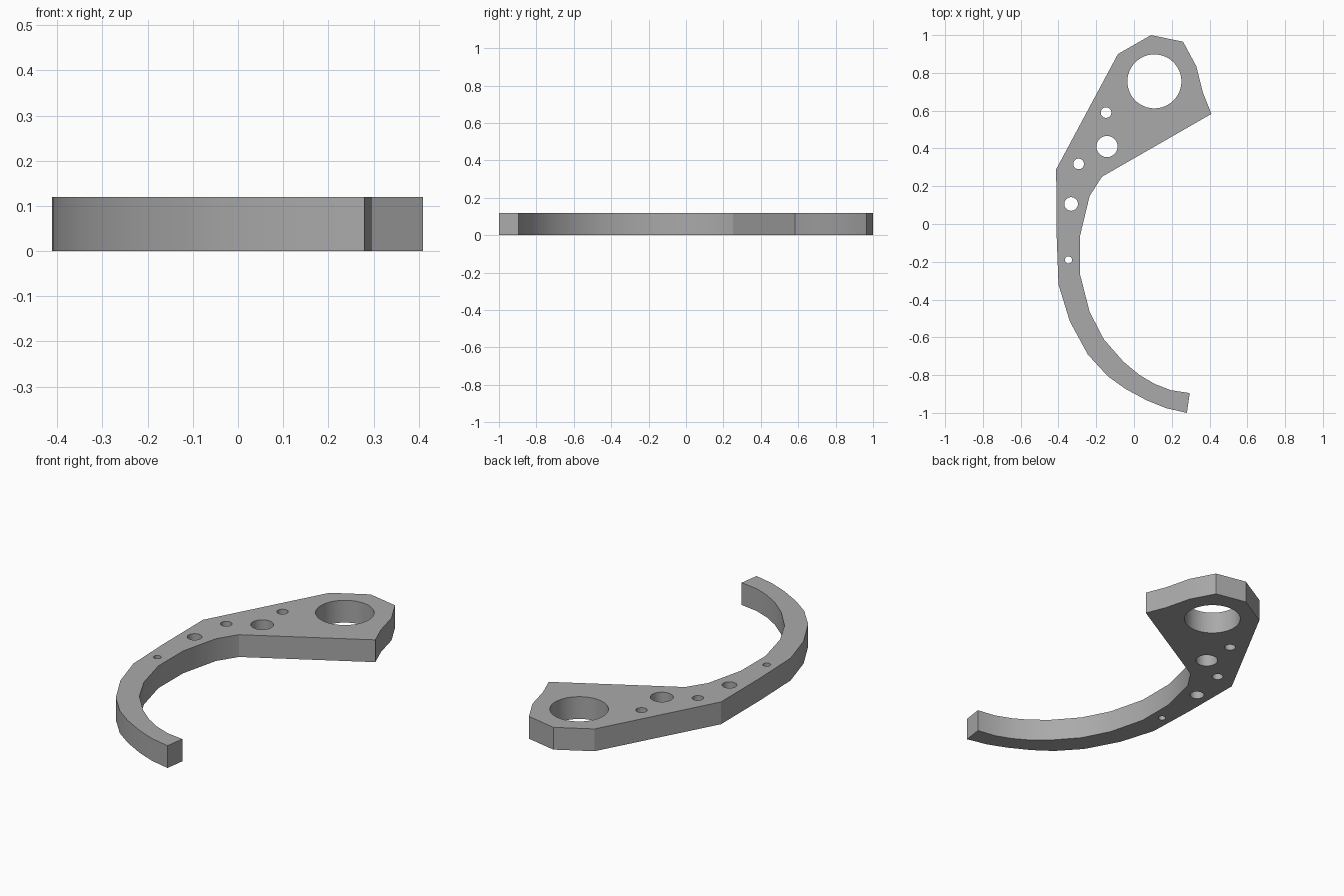
import bpy
import bmesh
import math

default_cube = bpy.data.objects.get("Cube")
if default_cube:
    bpy.data.objects.remove(default_cube, do_unlink=True)

THICKNESS = 0.12

# Outline of the flat hook, split into its natural runs
head_edge = [(-.085, .90), (.09, 1), (.26, .965), (.33, .835), (.365, .695), (.41, .583)]
inner_arc = [(-.17, .25), (-.235, .148), (-.285, -.06), (-.285, -.27), (-.235, -.465),
             (-.16, -.61), (-.055, -.73), (.03, -.80), (.11, -.847), (.195, -.88), (.295, -.895)]
outer_arc = [(.28, -1), (.17, -.975), (.07, -.935), (-.045, -.873), (-.14, -.805),
             (-.245, -.69), (-.34, -.515), (-.40, -.32), (-.41, -.05), (-.412, .29)]

# Hole centre x, centre y, radius
holes = [(.108, .755, .143), (-.148, .59, .028), (-.143, .41, .056),
         (-.293, .318, .028), (-.333, .106, .036), (-.347, -.19, .019)]


def mesh_object(name, bm):
    """Turn a bmesh into a linked object."""
    bmesh.ops.recalc_face_normals(bm, faces=bm.faces)
    mesh = bpy.data.meshes.new(name)
    bm.to_mesh(mesh)
    bm.free()
    obj = bpy.data.objects.new(name, mesh)
    bpy.context.collection.objects.link(obj)
    return obj


def add_prism(bm, points, bottom, top):
    """Extrude a closed outline upwards."""
    base = bm.faces.new([bm.verts.new((x, y, bottom)) for x, y in points])
    extruded = bmesh.ops.extrude_face_region(bm, geom=[base], use_keep_orig=True)
    moved = [v for v in extruded["geom"] if isinstance(v, bmesh.types.BMVert)]
    bmesh.ops.translate(bm, verts=moved, vec=(0, 0, top - bottom))


def circle(cx, cy, radius, sides=48):
    angles = [math.tau * i / sides for i in range(sides)]
    return [(cx + radius * math.cos(a), cy + radius * math.sin(a)) for a in angles]


# Plate body
bm = bmesh.new()
add_prism(bm, head_edge + inner_arc + outer_arc, 0, THICKNESS)
plate = mesh_object("hook_plate", bm)

# Cutter for the bore and the small holes
bm = bmesh.new()
for hole in holes:
    add_prism(bm, circle(*hole), -THICKNESS, 2 * THICKNESS)
cutter = mesh_object("hole_cutter", bm)
cutter.hide_render = True

drill = plate.modifiers.new("drill_holes", 'BOOLEAN')
drill.operation = 'DIFFERENCE'
drill.solver = 'EXACT'
drill.object = cutter

# Plain grey material
grey = bpy.data.materials.new("plain_grey")
grey.use_nodes = True
colour = (.4, .4, .4, 1)
grey.diffuse_color = colour
grey.node_tree.nodes["Principled BSDF"].inputs["Base Color"].default_value = colour
plate.data.materials.append(grey)

# Apply the holes, drop the cutter and smooth the curved walls
bpy.ops.object.select_all(action='DESELECT')
plate.select_set(True)
bpy.context.view_layer.objects.active = plate
bpy.ops.object.modifier_apply(modifier=drill.name)
bpy.data.objects.remove(cutter, do_unlink=True)
bpy.ops.object.shade_smooth_by_angle(angle=math.radians(22))
